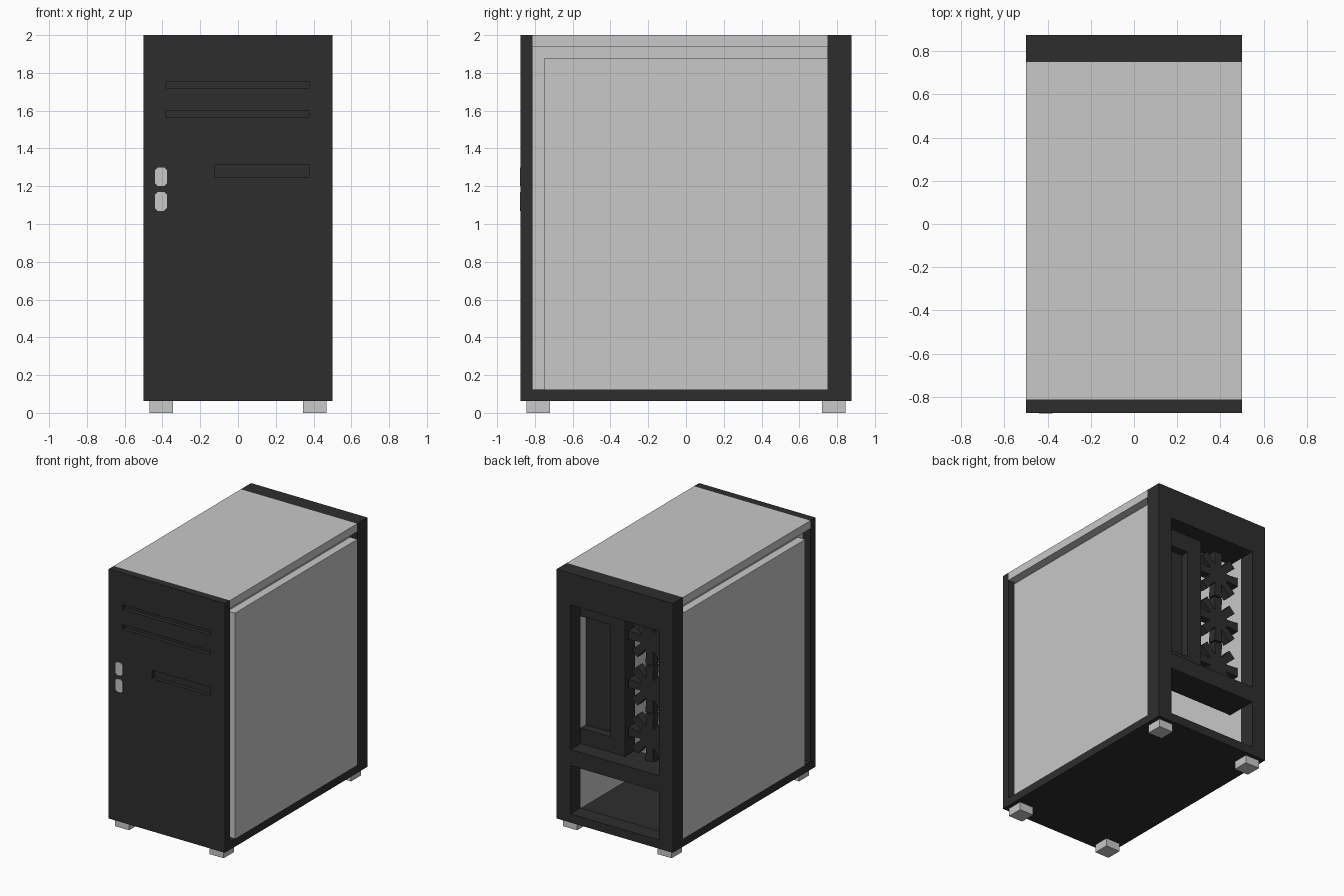
import bpy, bmesh, math
from mathutils import Matrix, Vector

if "Cube" in bpy.data.objects:
    bpy.data.objects.remove(bpy.data.objects["Cube"])


def material(name, v):
    m = bpy.data.materials.new(name)
    m.diffuse_color = (v, v, v, 1)
    m.use_nodes = True
    m.node_tree.nodes["Principled BSDF"].inputs["Base Color"].default_value = m.diffuse_color
    return m


DARK = material("charcoal", 0.027)
GREY = material("light_grey", 0.58)


def finish(name, bm, mat):
    bmesh.ops.recalc_face_normals(bm, faces=bm.faces[:])
    me = bpy.data.meshes.new(name)
    bm.to_mesh(me)
    bm.free()
    me.materials.append(mat)
    ob = bpy.data.objects.new(name, me)
    bpy.context.collection.objects.link(ob)
    return ob


def add_box(bm, x, y, z):
    size = Vector((x[1] - x[0], y[1] - y[0], z[1] - z[0]))
    mid = Vector((x[0] + x[1], y[0] + y[1], z[0] + z[1])) / 2
    bmesh.ops.create_cube(bm, size=1, matrix=Matrix.Translation(mid) @ Matrix.Diagonal((*size, 1)))


def box(name, x, y, z, mat):
    bm = bmesh.new()
    add_box(bm, x, y, z)
    return finish(name, bm, mat)


def cut(ob, boxes):
    # Subtract boxes, then discard the cutter
    bm = bmesh.new()
    for b in boxes:
        add_box(bm, *b)
    cutter = finish("cutter", bm, DARK)
    cutter.hide_render = True
    mod = ob.modifiers.new("cut", 'BOOLEAN')
    mod.operation = 'DIFFERENCE'
    mod.solver = 'EXACT'
    mod.object = cutter
    bpy.context.view_layer.objects.active = ob
    bpy.ops.object.modifier_apply(modifier=mod.name)
    bpy.data.objects.remove(cutter)


def prism(name, points, y0, y1, mat):
    # Extrude an (x, z) outline along y
    bm = bmesh.new()
    face = bm.faces.new([bm.verts.new((x, y0, z)) for x, z in points])
    new = bmesh.ops.extrude_face_region(bm, geom=[face])["geom"]
    bmesh.ops.translate(bm, vec=(0, y1 - y0, 0), verts=[v for v in new if isinstance(v, bmesh.types.BMVert)])
    return finish(name, bm, mat)


# Front panel with two drive slots and a wider tray slot
front = box("front_panel", (-0.5, 0.5), (-0.875, -0.8125), (0.0625, 2), DARK)
cut(front, [((-0.38, 0.375), (-0.9, -0.844), (1.72, 1.755)),
            ((-0.38, 0.375), (-0.9, -0.844), (1.565, 1.6)),
            ((-0.125, 0.375), (-0.9, -0.844), (1.25, 1.315))])

# Power and reset buttons with clipped corners
for name, z0, z1 in (("power_button", 1.2, 1.3), ("reset_button", 1.07, 1.17)):
    c, x0, x1 = 0.015, -0.44, -0.377
    prism(name, [(x0 + c, z0), (x1 - c, z0), (x1, z0 + c), (x1, z1 - c),
                 (x1 - c, z1), (x0 + c, z1), (x0, z1 - c), (x0, z0 + c)], -0.878, -0.87, GREY)

# Back panel with upper and lower openings
back = box("back_panel", (-0.5, 0.5), (0.75, 0.875), (0.0625, 2), DARK)
cut(back, [((-0.38, 0.38), (0.7, 0.9), (0.63, 1.755)),
           ((-0.38, 0.38), (0.7, 0.9), (0.13, 0.505))])

# Floor and top cover
box("floor_panel", (-0.5, 0.5), (-0.8125, 0.75), (0.0625, 0.125), DARK)
box("top_panel", (-0.5, 0.5), (-0.8125, 0.75), (1.9375, 2), GREY)

# Inner walls, removable side panels and feet on both sides
for s, side in ((-1, "left"), (1, "right")):
    box(side + "_inner_wall", sorted((s * 0.38, s * 0.4375)), (-0.8125, 0.75), (0.125, 1.9375), GREY)
    box(side + "_side_panel", sorted((s * 0.4375, s * 0.5)), (-0.75, 0.75), (0.125, 1.878), GREY)
    for t, end in ((-1, "front"), (1, "back")):
        box(f"{end}_{side}_foot", sorted((s * 0.345, s * 0.468)),
            sorted((t * 0.72, t * 0.844)), (0, 0.0625), GREY)

# Inner shelf and header behind the back panel
box("inner_shelf", (-0.38, 0.38), (0.625, 0.75), (0.505, 0.63), DARK)
box("inner_header", (-0.38, 0.38), (0.625, 0.75), (1.755, 1.9375), DARK)

# Connector plate with a recess reaching the side wall
plate = box("connector_plate", (0, 0.38), (0.625, 0.75), (0.63, 1.755), DARK)
cut(plate, [((0.125, 0.45), (0.6875, 0.8), (0.75, 1.62))])

# Three stacked cooling fans with straight blades
R, HUB, N = 0.185, 0.085, 8
for i in range(3):
    cx, cz = -0.19, 0.815 + 0.375 * i
    pts = []
    for k in range(N):
        a = 2 * math.pi * k / N
        for r, da in ((HUB, -0.33), (R, -0.19), (R, 0.19), (HUB, 0.33)):
            pts.append((cx + r * math.cos(a + da), cz + r * math.sin(a + da)))
    prism(f"fan_{i + 1}", pts, 0.655, 0.72, DARK)
